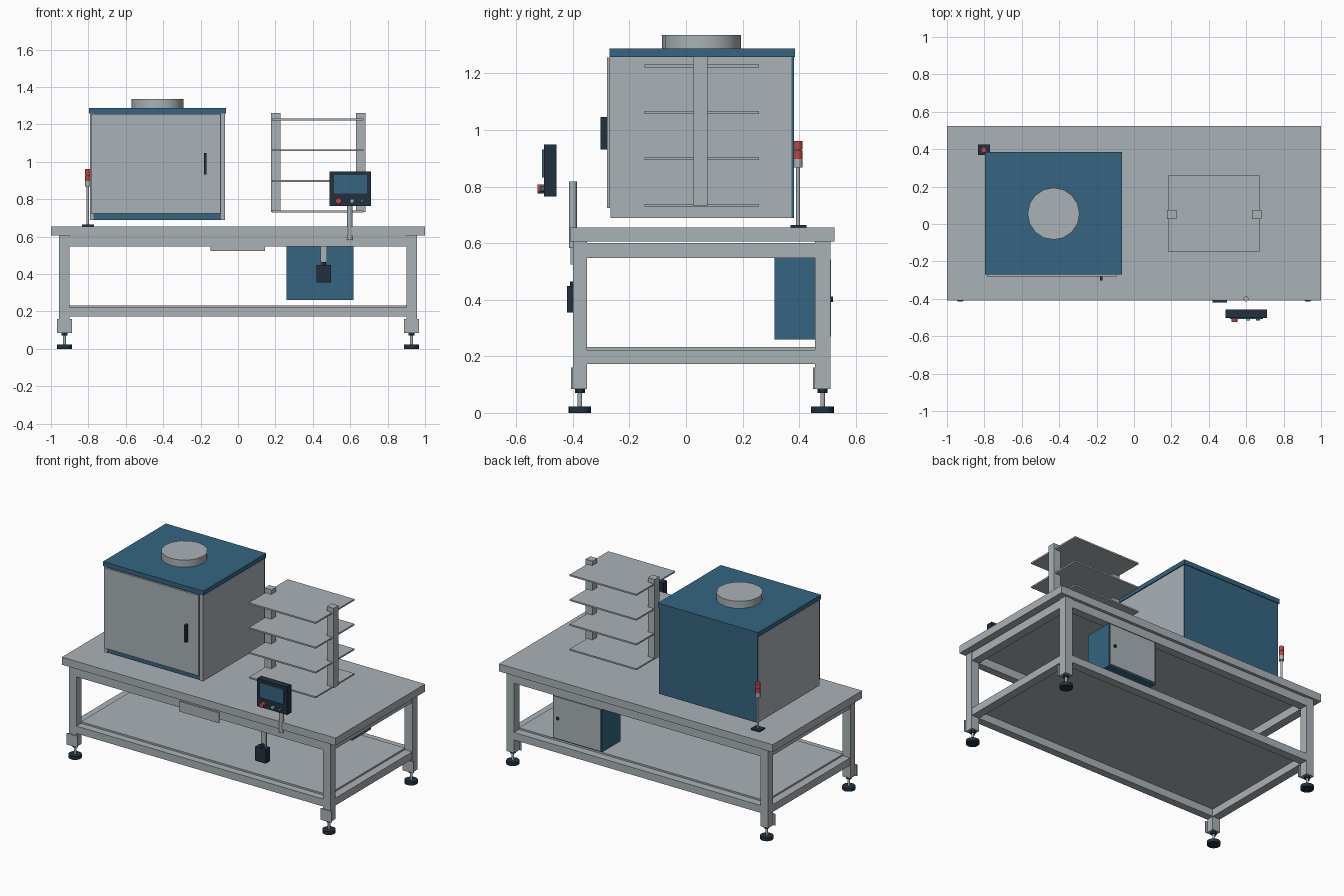
import bpy, math

if "Cube" in bpy.data.objects:
    bpy.data.objects.remove(bpy.data.objects["Cube"])


def material(name, rgb):
    m = bpy.data.materials.new(name)
    m.diffuse_color = (*rgb, 1)
    m.use_nodes = True
    m.node_tree.nodes["Principled BSDF"].inputs["Base Color"].default_value = m.diffuse_color
    return m


GREY = material("light grey", (0.40, 0.445, 0.47))
BLUE = material("steel blue", (0.035, 0.13, 0.22))
DARK = material("dark navy", (0.015, 0.03, 0.048))
RED = material("signal red", (0.50, 0.06, 0.05))


def box(name, x, y, z, mat):
    """Box given by its (min, max) range on each axis."""
    bpy.ops.mesh.primitive_cube_add(size=1, location=[(a + b) / 2 for a, b in (x, y, z)])
    o = bpy.context.object
    o.name = name
    o.scale = [b - a for a, b in (x, y, z)]
    bpy.ops.object.transform_apply(location=False, rotation=False, scale=True)
    o.data.materials.append(mat)
    return o


def cyl(name, centre, r, span, mat, sides=16, axis="z"):
    """Cylinder along z or y; centre holds the two other coordinates."""
    mid = (span[0] + span[1]) / 2
    loc = (*centre, mid) if axis == "z" else (centre[0], mid, centre[1])
    rot = (0, 0, 0) if axis == "z" else (math.pi / 2, 0, 0)
    bpy.ops.mesh.primitive_cylinder_add(vertices=sides, radius=r, depth=span[1] - span[0],
                                        location=loc, rotation=rot)
    o = bpy.context.object
    o.name = name
    o.data.materials.append(mat)
    bpy.ops.object.shade_smooth_by_angle(angle=math.radians(35))
    return o


# Table top and lower shelf
box("table_top", (-1, 1), (-0.41, 0.525), (0.605, 0.655), GREY)
box("lower_shelf", (-0.902, 0.902), (-0.352, 0.457), (0.222, 0.233), GREY)

# Legs with mounting plates and levelling feet
FRONT, REAR = (-0.40, -0.35), (0.455, 0.51)
for side in (-1, 1):
    cx = side * 0.928
    for label, ys in (("front", FRONT), ("rear", REAR)):
        cy = sum(ys) / 2
        box(label + "_leg", (cx - 0.028, cx + 0.028), ys, (0.085, 0.605), GREY)
        box(label + "_leg_plate", (cx - 0.04, cx + 0.04), (ys[0] - 0.007, ys[0]),
            (0.085, 0.16), GREY)
        cyl(label + "_foot_collar", (cx, cy), 0.018, (0.071, 0.085), DARK, 6)
        cyl(label + "_foot_stem", (cx, cy), 0.008, (0.02, 0.073), GREY, 12)
        cyl(label + "_foot_pad", (cx, cy), 0.04, (0, 0.022), DARK, 20)

# Frame rails
for label, zs in (("upper", (0.547, 0.601)), ("lower", (0.173, 0.222))):
    for end, ys in (("front", FRONT), ("rear", REAR)):
        box(f"{label}_{end}_rail", (-0.90, 0.90), ys, zs, GREY)
    for s in (-1, 1):
        box(f"{label}_side_rail", tuple(sorted((s * 0.90, s * 0.955))), (-0.35, 0.455), zs, GREY)

# Large cabinet
box("cabinet_core", (-0.772, -0.09), (-0.264, 0.373), (0.69, 1.258), BLUE)
for label, xs in (("left", (-0.79, -0.772)), ("right", (-0.09, -0.07))):
    box(f"cabinet_{label}_panel", xs, (-0.266, 0.372), (0.688, 1.258), GREY)
box("cabinet_back", (-0.79, -0.07), (0.372, 0.381), (0.688, 1.258), BLUE)
box("cabinet_door", (-0.785, -0.093), (-0.28, -0.268), (0.724, 1.255), GREY)
box("door_handle", (-0.182, -0.168), (-0.302, -0.28), (0.931, 1.046), DARK)
box("cabinet_roof", (-0.797, -0.064), (-0.271, 0.386), (1.258, 1.288), BLUE)
cyl("roof_vent", (-0.43, 0.055), 0.139, (1.288, 1.335), GREY, 16)

# Storage rack
for x in (0.176, 0.631):
    box("rack_post", (x, x + 0.05), (0.026, 0.076), (0.732, 1.26), GREY)
for i in range(4):
    z = 0.729 + i * 0.1638
    box("rack_shelf", (0.182, 0.67), (-0.146, 0.258), (z, z + 0.01), GREY)

# Control panel and its post
cyl("panel_post", (0.598, -0.40), 0.014, (0.583, 0.818), GREY, 16)
box("control_panel", (0.49, 0.711), (-0.502, -0.458), (0.765, 0.949), DARK)
box("panel_display", (0.512, 0.69), (-0.509, -0.502), (0.831, 0.93), BLUE)
for x, r, front, mat in ((0.537, 0.016, -0.524, RED), (0.61, 0.011, -0.515, GREY),
                         (0.663, 0.010, -0.515, BLUE)):
    cyl("panel_button", (x, 0.791), r, (front, -0.502), mat, 16, "y")

# Front name plate and hanging switch
box("front_plate", (-0.147, 0.145), (-0.408, -0.40), (0.524, 0.592), GREY)
box("switch_bracket", (0.441, 0.476), (-0.39, -0.378), (0.44, 0.56), GREY)
box("switch_box", (0.42, 0.497), (-0.42, -0.376), (0.355, 0.448), DARK)
cyl("switch_gland", (0.459, -0.398), 0.012, (0.448, 0.465), DARK, 12)

# Small cabinet below the table
box("small_cabinet", (0.26, 0.617), (0.312, 0.506), (0.26, 0.547), BLUE)
box("small_cabinet_door", (0.268, 0.609), (0.506, 0.512), (0.27, 0.542), GREY)
cyl("small_cabinet_knob", (0.578, 0.402), 0.01, (0.512, 0.52), DARK, 12, "y")

# Signal tower
TOWER = (-0.803, 0.396)
box("tower_base", (-0.835, -0.771), (0.369, 0.425), (0.655, 0.664), DARK)
cyl("tower_pole", TOWER, 0.007, (0.66, 0.87), GREY, 12)
cyl("tower_collar", TOWER, 0.0155, (0.868, 0.897), GREY, 16)
for z in (0.897, 0.930):
    cyl("tower_lamp", TOWER, 0.0155, (z, z + 0.031), RED, 16)
cyl("tower_gap", TOWER, 0.0125, (0.926, 0.932), DARK, 16)
